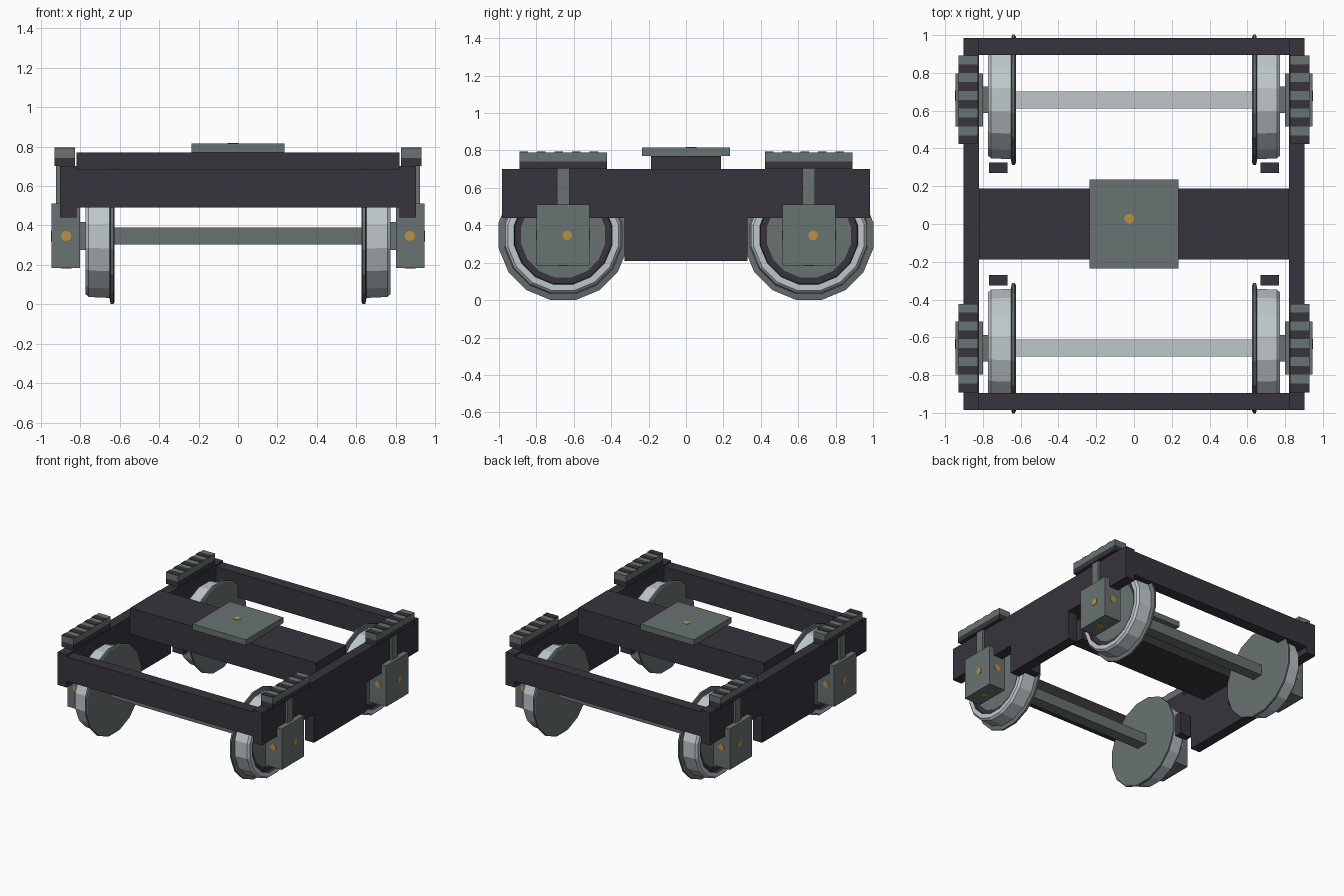
import bpy, bmesh, math

if "Cube" in bpy.data.objects:
    bpy.data.objects.remove(bpy.data.objects["Cube"])


def material(name, rgb):
    m = bpy.data.materials.new(name)
    m.diffuse_color = (*rgb, 1)
    m.use_nodes = True
    m.node_tree.nodes["Principled BSDF"].inputs["Base Color"].default_value = m.diffuse_color
    return m


DARK = material("dark_frame", (0.038, 0.035, 0.045))
GRAY = material("steel_gray", (0.14, 0.168, 0.168))
LIGHT = material("bright_steel", (0.52, 0.57, 0.60))
GOLD = material("bolt_gold", (0.50, 0.28, 0.05))
WHEEL_Y, AXLE_Z = 0.657, 0.346


def finish(bm, name, mats):
    bmesh.ops.recalc_face_normals(bm, faces=bm.faces)
    me = bpy.data.meshes.new(name)
    bm.to_mesh(me)
    bm.free()
    for m in mats:
        me.materials.append(m)
    ob = bpy.data.objects.new(name, me)
    bpy.context.collection.objects.link(ob)
    return ob


def box(name, x, y, z, *mats):
    """Box from (min, max) pairs."""
    bm = bmesh.new()
    bmesh.ops.create_cube(bm, size=1)
    for v in bm.verts:
        v.co = [(a + b) / 2 + c * (b - a) for (a, b), c in zip((x, y, z), v.co)]
    return finish(bm, name, mats)


def span(a, b, sign):
    return tuple(sorted((a * sign, b * sign)))


def dot(name, centre, axis):
    """Thin bolt plate facing along one axis."""
    bm = bmesh.new()
    bmesh.ops.create_cone(bm, cap_ends=True, segments=8,
                          radius1=0.027, radius2=0.027, depth=0.006)
    ob = finish(bm, name, [GOLD])
    ob.location = centre
    ob.rotation_euler = {"x": (0, math.pi / 2, 0), "y": (math.pi / 2, 0, 0),
                         "z": (0, 0, 0)}[axis]


def wheel(name, sx, cy, n=16):
    """Lathed flanged wheel: (x, flat radius, colour of the band that follows)."""
    prof = [(0.626, 0.0, 0), (0.626, 0.335, 0), (0.632, 0.345, 0), (0.646, 0.345, 0),
            (0.652, 0.314, 1), (0.757, 0.309, 1), (0.773, 0.295, 1), (0.773, 0.262, 2),
            (0.752, 0.258, 2), (0.752, 0.225, 0), (0.755, 0.0, 0)]
    bm = bmesh.new()
    rings = []
    for x, r, _ in prof:
        if r == 0:
            rings.append([bm.verts.new((sx * x, cy, AXLE_Z))] * n)
            continue
        r /= math.cos(math.pi / n)
        angles = [2 * math.pi * (i + 0.5) / n for i in range(n)]
        rings.append([bm.verts.new((sx * x, cy + r * math.cos(a), AXLE_Z + r * math.sin(a)))
                      for a in angles])
    for k in range(len(prof) - 1):
        a, b = rings[k], rings[k + 1]
        for i in range(n):
            j = (i + 1) % n
            corners = list(dict.fromkeys((a[i], a[j], b[j], b[i])))
            bm.faces.new(corners).material_index = prof[k][2]
    finish(bm, name, [GRAY, LIGHT, DARK])


def side_frame(name, sx):
    """Extruded side profile with a deep middle."""
    pts = [(-0.985, 0.44), (-0.33, 0.44), (-0.33, 0.21), (0.33, 0.21),
           (0.33, 0.44), (0.985, 0.44), (0.985, 0.70), (-0.985, 0.70)]
    bm = bmesh.new()
    f = bm.faces.new([bm.verts.new((sx * 0.82, y, z)) for y, z in pts])
    ext = bmesh.ops.extrude_face_region(bm, geom=[f])["geom"]
    for v in ext:
        if isinstance(v, bmesh.types.BMVert):
            v.co.x = sx * 0.902
    finish(bm, name, [DARK])


# Central cross beam and pivot plate
box("cross_beam", (-0.82, 0.82), (-0.187, 0.187), (0.56, 0.77), DARK)
box("pivot_plate", (-0.235, 0.235), (-0.235, 0.235), (0.77, 0.816), GRAY)
dot("pivot_bolt", (-0.025, 0.028, 0.816), "z")

for sx, side in ((-1, "left"), (1, "right")):
    side_frame(f"{side}_side_frame", sx)

for sy, end in ((-1, "front"), (1, "rear")):
    cy = sy * WHEEL_Y
    box(f"{end}_end_beam", (-0.82, 0.82), span(0.895, 0.985, sy), (0.49, 0.685), DARK)
    # Square axle with a bright top
    axle = box(f"{end}_axle", (-0.63, 0.63), (cy - 0.045, cy + 0.045),
               (AXLE_Z - 0.043, AXLE_Z + 0.043), GRAY, LIGHT)
    for p in axle.data.polygons:
        p.material_index = int(p.normal.z > 0.5)

    for sx, side in ((-1, "left"), (1, "right")):
        tag = f"{end}_{side}"
        wheel(f"{tag}_wheel", sx, cy)
        # Journal, axle box and its guide post
        box(f"{tag}_journal", span(0.74, 0.81, sx), (cy - 0.07, cy + 0.07),
            (AXLE_Z - 0.07, AXLE_Z + 0.07), GRAY)
        box(f"{tag}_axle_box", span(0.80, 0.945, sx), (cy - 0.141, cy + 0.141),
            (0.185, 0.51), GRAY)
        box(f"{tag}_guide_post", span(0.835, 0.922, sx), (cy - 0.034, cy + 0.034),
            (0.50, 0.70), GRAY)
        # Bolts on the axle box
        bx = sx * 0.872
        dot(f"{tag}_side_bolt", (sx * 0.945, cy + 0.022, AXLE_Z), "x")
        dot(f"{tag}_front_bolt", (bx, cy - 0.141, AXLE_Z), "y")
        dot(f"{tag}_back_bolt", (bx, cy + 0.141, AXLE_Z), "y")
        dot(f"{tag}_bottom_bolt", (bx, cy, 0.185), "z")
        # Spring seat, spring cap and the dark bars across its top
        xs = span(0.826, 0.93, sx)
        box(f"{tag}_spring_seat", xs, (cy - 0.234, cy + 0.234), (0.70, 0.742), DARK)
        box(f"{tag}_spring_cap", xs, (cy - 0.234, cy + 0.234), (0.742, 0.79), GRAY)
        for i in range(5):
            y0 = cy - 0.234 + i * 0.094
            box(f"{tag}_spring_bar_{i + 1}", xs, (y0, y0 + 0.046), (0.788, 0.794), DARK)
        # Brake block
        box(f"{tag}_brake_block", span(0.67, 0.768, sx), span(0.27, 0.325, sy),
            (0.26, 0.44), DARK)
